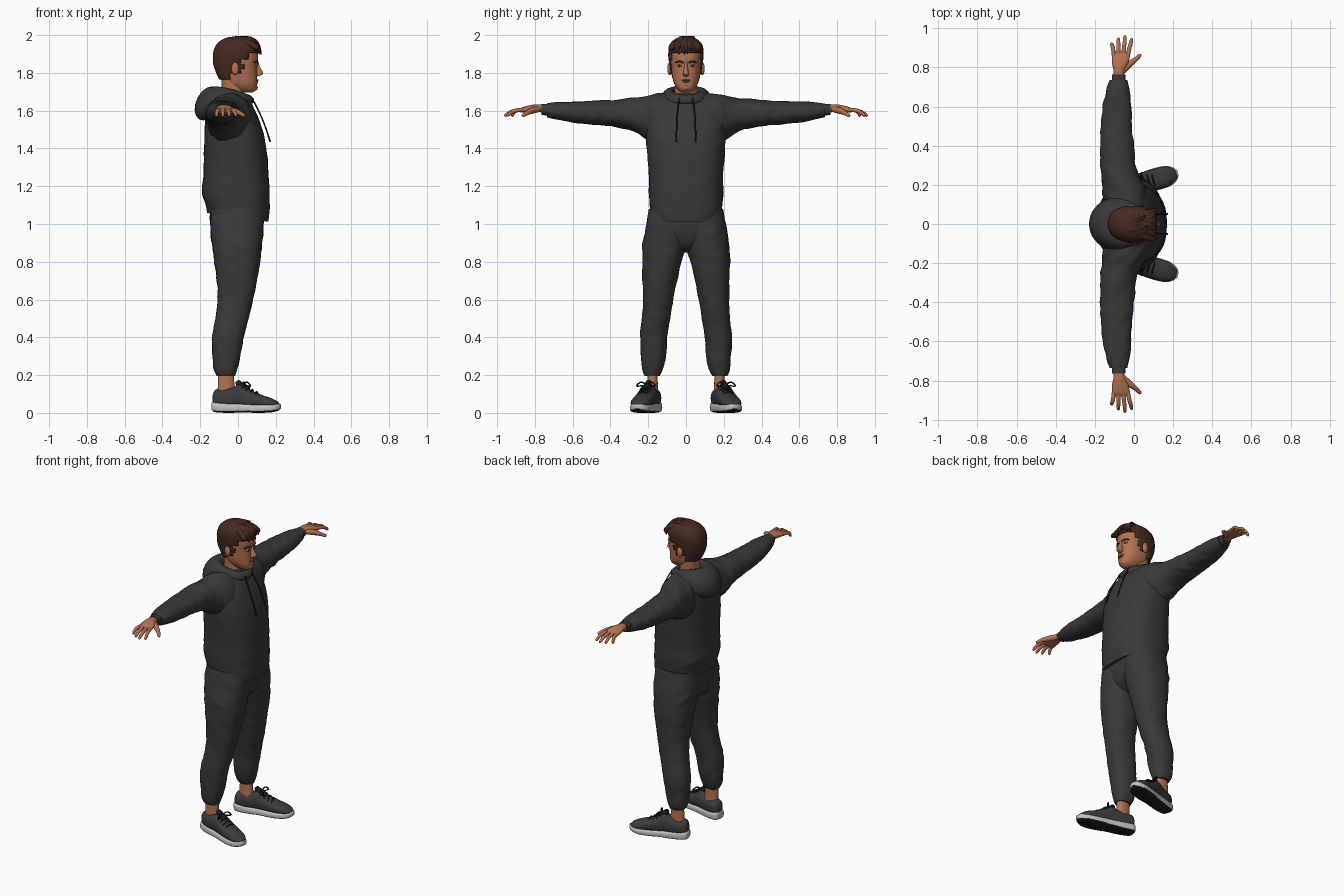
import bpy, bmesh, math, random
from mathutils import Vector, Matrix, noise

random.seed(4)
if "Cube" in bpy.data.objects:
    bpy.data.objects.remove(bpy.data.objects["Cube"])


def material(name, r, g, b):
    m = bpy.data.materials.new(name)
    m.use_nodes = True
    m.diffuse_color = (r, g, b, 1)
    bsdf = m.node_tree.nodes["Principled BSDF"]
    bsdf.inputs["Base Color"].default_value = (r, g, b, 1)
    bsdf.inputs["Roughness"].default_value = 0.8
    return m


CLOTH = material("charcoal cloth", .04, .04, .041)
SKIN = material("skin", .46, .17, .085)
HAIR = material("brown hair", .06, .022, .014)
SHOE = material("shoe grey", .045, .045, .047)
BLACK = material("black rubber", .012, .012, .013)
SOLE = material("pale sole", .55, .55, .55)
LIP = material("lips", .33, .1, .06)
WHITE = material("eye white", .5, .42, .38)


def catmull(rows, n):
    """Smoothly resample a list of equal-length tuples."""
    out = []
    for i in range(len(rows) - 1):
        p, q, r, s = rows[max(i - 1, 0)], rows[i], rows[i + 1], rows[min(i + 2, len(rows) - 1)]
        for k in range(n):
            t = k / n
            out.append([b + .5 * t * (c - a + t * (2 * a - 5 * b + 4 * c - d + t * (3 * (b - c) + d - a)))
                        for a, b, c, d in zip(p, q, r, s)])
    return out + [list(rows[-1])]


def finish(name, bm, mats, angle=55):
    bmesh.ops.recalc_face_normals(bm, faces=bm.faces)
    me = bpy.data.meshes.new(name)
    bm.to_mesh(me)
    bm.free()
    for m in mats:
        me.materials.append(m)
    me.shade_smooth()
    me.set_sharp_from_angle(angle=math.radians(angle))
    ob = bpy.data.objects.new(name, me)
    bpy.context.collection.objects.link(ob)
    return ob


def skin_rings(bm, rings, closed=False):
    vs = [[bm.verts.new(p) for p in ring] for ring in rings]
    n = len(vs[0])
    for a, b in zip(vs, vs[1:] + vs[:1] if closed else vs[1:]):
        for i in range(n):
            bm.faces.new((a[i], a[(i + 1) % n], b[(i + 1) % n], b[i]))
    if not closed:
        bm.faces.new(vs[0])
        bm.faces.new(vs[-1])


def loft(name, mats, axis, rows, power=2.3, flip=1, fold=0, warp=None, keep=None, rule=None, n=5, sides=36):
    """Rows are (station, a_min, a_max, b_min, b_max) along the axis."""
    rings = []
    for t, a0, a1, b0, b1 in catmull(rows, n):
        ring = []
        for k in range(sides):
            u = math.tau * k / sides
            c, s = math.cos(u), math.sin(u)
            c, s = (math.copysign(abs(v) ** (2 / power), v) for v in (c, s))
            # fabric folds run across the limb
            f = 1 + fold * noise.noise(Vector((c * 1.3, s * 1.3, t * 22 + c * 2 + flip)))
            a, b = (a0 + a1) / 2 + (a1 - a0) / 2 * c * f, (b0 + b1) / 2 + (b1 - b0) / 2 * s * f
            p = Vector({"x": (t, a, b), "y": (a, t, b), "z": (a, b, t)}[axis])
            p = warp(p) if warp else p
            ring.append((p.x, p.y * flip, p.z))
        rings.append(ring)
    bm = bmesh.new()
    skin_rings(bm, rings)
    bm.normal_update()
    if keep:
        drop = [f for f in bm.faces if not keep(f.calc_center_median())]
        bmesh.ops.delete(bm, geom=drop, context="FACES")
    if rule:
        bmesh.ops.recalc_face_normals(bm, faces=bm.faces)
        for f in bm.faces:
            f.material_index = rule(f)
    return finish(name, bm, mats)


def tube(name, mat, pts, flip=1, n=5, sides=10):
    """Round tapered tube through (x, y, z, radius) points."""
    path = catmull(pts, n)
    ps = [Vector((p[0], p[1] * flip, p[2])) for p in path]
    rings = []
    for i, p in enumerate(ps):
        d = (ps[min(i + 1, len(ps) - 1)] - ps[max(i - 1, 0)]).normalized()
        u = d.cross(Vector((.31, .22, .93))).normalized()
        v = d.cross(u)
        rings.append([p + path[i][3] * (u * math.cos(math.tau * k / sides) + v * math.sin(math.tau * k / sides))
                      for k in range(sides)])
    bm = bmesh.new()
    skin_rings(bm, rings)
    return finish(name, bm, [mat])


def ball(name, mat, loc, size, flip=1):
    bm = bmesh.new()
    bmesh.ops.create_uvsphere(bm, u_segments=16, v_segments=10, radius=1)
    bm.transform(Matrix.Translation((loc[0], loc[1] * flip, loc[2])) @ Matrix.Diagonal((*size, 1)))
    return finish(name, bm, [mat])


def even(rows):
    return [(z, a, b, -w, w) for z, a, b, w in rows]


# Hoodie body with a hem that dips at the front
def hem_dip(p):
    p.z -= .15 * p.x * max(0, (1.3 - p.z) / .28)
    return p


loft("hoodie_body", [CLOTH], "z", even([
    (1.035, -.165, .16, .185), (1.08, -.172, .168, .19), (1.15, -.19, .168, .197), (1.25, -.183, .163, .197),
    (1.4, -.18, .15, .208), (1.5, -.177, .13, .212), (1.58, -.17, .1, .2), (1.64, -.155, .07, .16),
    (1.69, -.12, .03, .08)]), power=2.5, fold=.02, warp=hem_dip)

# Hood: a rolled collar, heavy and pointed at the back
rings = []
for i in range(48):
    th = math.tau * i / 48
    back = (1 + math.cos(th)) / 2
    out = Vector((-math.cos(th), math.sin(th), 0))
    mid = Vector((-.05 - .112 * math.cos(th), .098 * math.sin(th), 1.66 + .05 * back * (1 - back) - .022 * back))
    r, h = .022 + .042 * back ** 1.5, .024 + .066 * back
    rings.append([mid + out * (r * math.cos(u) - .35 * r * math.sin(u)) + Vector((0, 0, h * math.sin(u)))
                  for u in (math.tau * k / 16 for k in range(16))])
bm = bmesh.new()
skin_rings(bm, rings, closed=True)
finish("hood", bm, [CLOTH])

# Trousers seat
loft("trouser_seat", [CLOTH], "z", even([
    (.85, -.07, .05, .05), (.89, -.12, .1, .12), (.96, -.142, .128, .2), (1.04, -.15, .138, .195),
    (1.1, -.14, .13, .18)]), power=2.5)

# Neck and head
loft("neck", [SKIN], "z", even([(1.62, -.1, .035, .07), (1.68, -.085, .03, .058), (1.78, -.09, .03, .058)]))
loft("head", [SKIN], "z", even([
    (1.695, .03, .075, .02), (1.71, -.02, .096, .042), (1.74, -.065, .102, .062), (1.78, -.09, .101, .072),
    (1.83, -.105, .101, .078), (1.88, -.11, .107, .082), (1.92, -.1, .1, .08), (1.96, -.075, .07, .06),
    (1.98, -.03, .03, .02)]), power=2.35)
loft("nose", [SKIN], "z", even([
    (1.782, .085, .104, .012), (1.79, .085, .128, .017), (1.8, .085, .133, .015), (1.83, .085, .117, .009),
    (1.86, .085, .108, .007)]), sides=16)
ball("upper_lip", LIP, (.098, 0, 1.762), (.01, .024, .005))
ball("lower_lip", LIP, (.098, 0, 1.753), (.01, .02, .005))
ball("chin", SKIN, (.085, 0, 1.722), (.02, .025, .017))


# Hair shell trimmed along the hairline
def above_hairline(c):
    steps = ((.06, 1.905), (.025, 1.87), (.0, 1.8), (-.04, 1.84), (-1, 1.762))
    return c.z > next(z for x, z in steps if c.x > x)


shell = loft("hair_shell", [HAIR], "z", even([
    (1.74, -.085, .08, .066), (1.78, -.107, .1, .078), (1.83, -.127, .105, .086), (1.88, -.134, .112, .092),
    (1.93, -.125, .113, .092), (1.965, -.1, .1, .075), (1.988, -.055, .07, .04), (1.992, -.01, .04, .01)]),
    keep=above_hairline, fold=.025, n=6)
thick = shell.modifiers.new("Thickness", "SOLIDIFY")
thick.thickness = .012
thick.offset = -1

# Swept fringe and loose top locks
for i in range(15):
    y = -.075 + .01 * i + random.uniform(-.008, .008)
    drop, reach = random.uniform(0, .035), random.uniform(-.008, .01)
    tube("fringe_lock", HAIR, [
        (-.03, y * .6, 1.975 - abs(y) * .25, .006), (.05, y * .8, 1.98 - abs(y) * .3, .016),
        (.1, y, 1.955 - abs(y) * .3, .013), (.118 + reach - abs(y) * .4, y + .012, 1.925 - drop, .002)], sides=8)
for i in range(8):
    y = -.035 + .01 * i
    tube("top_lock", HAIR, [(-.08, y, 1.962, .008), (-.02, y * .8, 1.98, .014),
                            (.06 + random.uniform(-.02, .02), y + .01, 1.988, .004)], sides=8)

for side, label in ((1, "left"), (-1, "right")):
    def named(part):
        return label + "_" + part

    # Face details
    ball(named("eye"), WHITE, (.09, .034, 1.838), (.014, .014, .006), side)
    ball(named("iris"), BLACK, (.1, .034, 1.838), (.005, .006, .0055), side)
    tube(named("eyebrow"), HAIR, [(.104, .014, 1.854, .004), (.1, .035, 1.86, .005), (.084, .056, 1.854, .003)], side)
    ball(named("ear"), SKIN, (-.015, .086, 1.822), (.02, .013, .034), side)

    # Drawstring
    tube(named("drawstring"), BLACK, [(.075, .035, 1.665, .004), (.118, .047, 1.58, .004), (.15, .05, 1.5, .004),
                                      (.17, .052, 1.435, .005)], side)

    # Sleeve and ribbed cuff
    loft(named("sleeve"), [CLOTH], "y", [
        (.08, -.15, .08, 1.4, 1.695), (.16, -.16, .07, 1.42, 1.688), (.22, -.166, .04, 1.452, 1.675),
        (.28, -.172, .012, 1.492, 1.668), (.4, -.174, 0, 1.518, 1.656), (.5, -.17, -.01, 1.527, 1.652),
        (.6, -.16, -.014, 1.538, 1.648), (.68, -.142, -.022, 1.553, 1.645), (.735, -.125, -.034, 1.566, 1.638)],
        power=2.1, flip=side, fold=.07, n=8)
    loft(named("cuff"), [CLOTH], "y", [(.72, -.114, -.042, 1.572, 1.636), (.765, -.112, -.044, 1.578, 1.636)],
         flip=side)

    # Hand
    loft(named("palm"), [SKIN], "y", [
        (.74, -.103, -.053, 1.588, 1.63), (.785, -.105, -.048, 1.593, 1.633), (.82, -.112, -.03, 1.592, 1.63),
        (.86, -.113, -.022, 1.59, 1.62), (.88, -.107, -.027, 1.592, 1.61)], flip=side)
    for k, tip in enumerate((.925, .95, .962, .948)):
        x = -.102 + .023 * k
        spread = -.012 + .011 * k
        tube(named("finger"), SKIN, [
            (x, .85, 1.605, .011), (x + spread * .4, .895, 1.602, .011),
            (x + spread * .8, (tip + .9) / 2, 1.591, .01), (x + spread, tip - .005, 1.575, .008),
            (x + spread, tip, 1.571, .003)], side)
    tube(named("thumb"), SKIN, [(-.06, .78, 1.608, .016), (-.025, .815, 1.6, .017), (.008, .84, 1.588, .012),
                                (.03, .862, 1.574, .009), (.034, .867, 1.571, .003)], side)

    # Trouser leg and ankle
    loft(named("trouser_leg"), [CLOTH], "z", [
        (.195, -.112, -.016, .14, .218), (.23, -.128, -.004, .122, .232), (.3, -.135, .012, .106, .238),
        (.4, -.138, .03, .1, .243), (.5, -.12, .056, .084, .234), (.6, -.108, .08, .068, .228),
        (.7, -.112, .1, .048, .23), (.8, -.125, .118, .024, .232), (.88, -.136, .126, .0, .23),
        (.97, -.146, .134, -.01, .216), (1.08, -.14, .13, .0, .195)], flip=side, fold=.045, n=8)
    loft(named("ankle"), [SKIN], "z", [(.08, -.11, -.01, .145, .21), (.14, -.107, -.018, .149, .205),
                                       (.21, -.105, -.022, .15, .205)], flip=side)

    # Shoe, toes turned outward
    turn = Matrix.Translation((-.13, .162, 0)) @ Matrix.Rotation(.27, 4, "Z")

    def place(p):
        return turn @ p

    loft(named("shoe_upper"), [SHOE], "x", [
        (0, -.02, .02, .05, .1), (.015, -.036, .036, .03, .125), (.06, -.045, .045, .025, .128),
        (.11, -.047, .047, .025, .136), (.145, -.049, .049, .025, .152), (.19, -.052, .052, .025, .128),
        (.25, -.054, .054, .025, .1), (.31, -.05, .05, .025, .08), (.345, -.034, .034, .028, .064),
        (.36, -.014, .014, .035, .05)], flip=side, warp=place)
    loft(named("shoe_sole"), [SOLE, BLACK], "x", [
        (-.006, -.02, .02, .015, .055), (.012, -.041, .041, .004, .058), (.08, -.048, .048, 0, .054),
        (.16, -.051, .051, .002, .05), (.25, -.057, .057, 0, .046), (.315, -.053, .053, .003, .046),
        (.352, -.034, .034, .012, .048), (.368, -.012, .012, .024, .046)], power=3.5, flip=side, warp=place,
        rule=lambda f: int(f.normal.z < -.6))

    # Tongue, laces and bow
    def on_shoe(pts):
        return [(*(turn @ Vector(p[:3])), p[3]) for p in pts]

    tube(named("shoe_tongue"), BLACK, on_shoe([(.19, 0, .118, .022), (.15, 0, .143, .022), (.13, 0, .168, .012)]), side)
    for k in range(4):
        s, h = .165 + .024 * k, .147 - .0115 * k
        tube(named("lace"), BLACK, on_shoe([(s, -.034, h - .018, .004), (s, 0, h, .004), (s, .034, h - .018, .004)]), side)
    for w in (-1, 1):
        tube(named("lace_bow"), BLACK, on_shoe([(.165, 0, .148, .004), (.175, .03 * w, .163, .004),
                                                (.19, .05 * w, .142, .004), (.17, 0, .148, .003)]), side)
